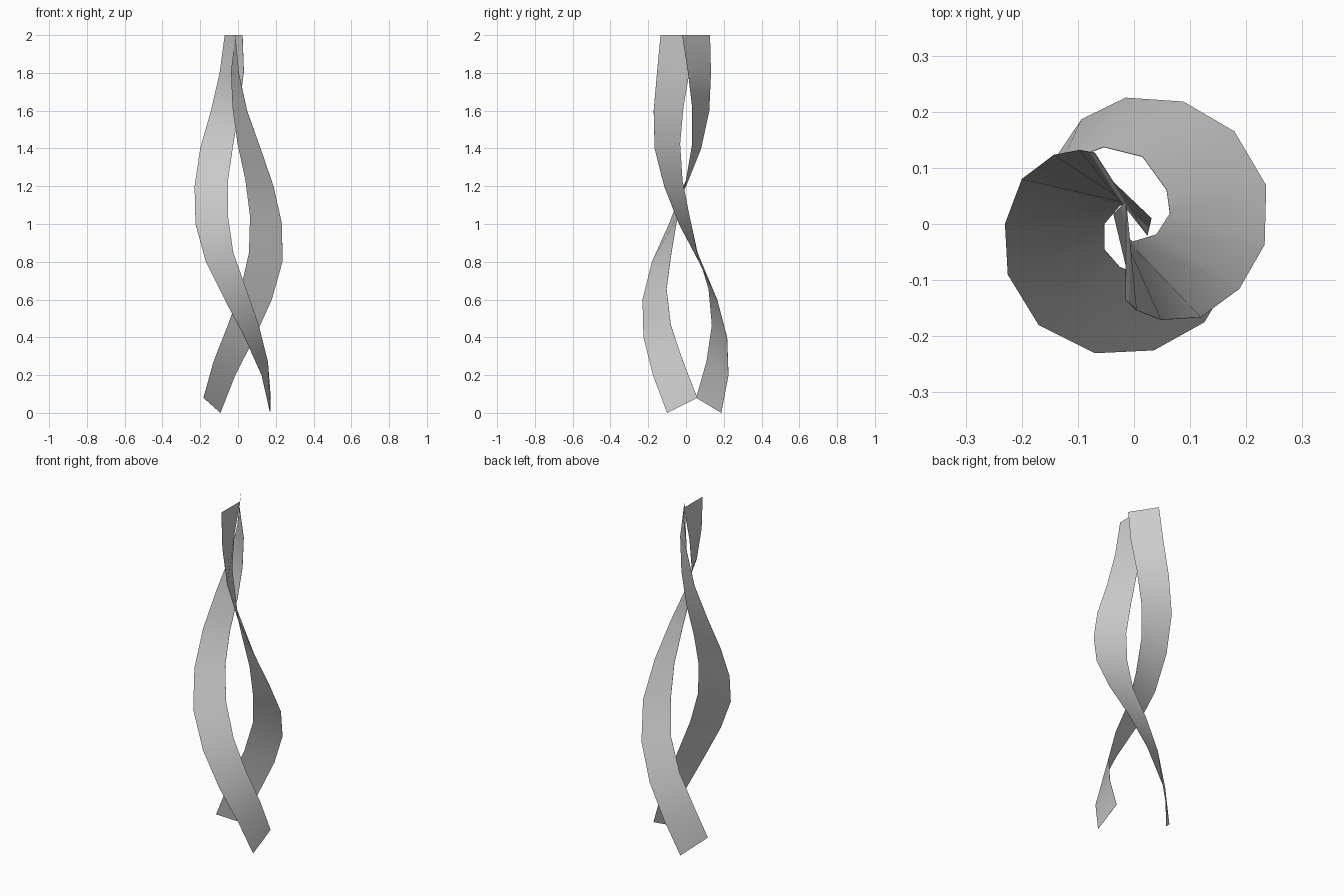
import bpy, bmesh, math
from mathutils import Matrix, Vector

if "Cube" in bpy.data.objects:
    bpy.data.objects.remove(bpy.data.objects["Cube"])

# Ribbon plan every 0.2 units from the ground up: (outer x, outer y, inner x, inner y)
SECTIONS = [
    (0.17, -0.10, 0.173, 0.06), (0.125, -0.175, 0.158, -0.015),
    (0.035, -0.225, 0.11, -0.08), (-0.07, -0.23, 0.043, -0.103),
    (-0.17, -0.18, -0.025, -0.077), (-0.225, -0.09, -0.053, -0.045),
    (-0.23, 0.0, -0.053, 0.0), (-0.20, 0.08, -0.025, 0.033),
    (-0.143, 0.123, 0.007, 0.033), (-0.097, 0.132, 0.031, 0.01),
    (-0.07, 0.127, 0.024, -0.02),
]


def make_ribbon(name, matrix):
    bm = bmesh.new()
    rows = []
    for i, (ox, oy, ix, iy) in enumerate(SECTIONS):
        z = 0.2 * i
        # inner edge starts slightly higher and levels out at the top
        rows.append([bm.verts.new(matrix @ Vector(p))
                     for p in ((ox, oy, z), (ix, iy, 0.08 + 0.96 * z))])
    for a, b in zip(rows, rows[1:]):
        bm.faces.new((a[0], a[1], b[1], b[0]))
    bmesh.ops.recalc_face_normals(bm, faces=bm.faces)
    mesh = bpy.data.meshes.new(name)
    bm.to_mesh(mesh)
    bm.free()
    obj = bpy.data.objects.new(name, mesh)
    bpy.context.collection.objects.link(obj)
    # paper-thin strip with two sides
    solid = obj.modifiers.new("thickness", "SOLIDIFY")
    solid.thickness = 0.001
    solid.offset = 0
    bpy.context.view_layer.objects.active = obj
    obj.select_set(True)
    bpy.ops.object.modifier_apply(modifier=solid.name)
    bpy.ops.object.shade_smooth_by_angle(angle=math.radians(40))
    obj.select_set(False)
    return obj


# Two twisting ribbons, the second turned around the vertical axis
make_ribbon("left_ribbon", Matrix.Identity(4))
make_ribbon("right_ribbon", Matrix.Translation((-0.005, 0.01, 0))
            @ Matrix.Rotation(math.radians(147), 4, 'Z'))
